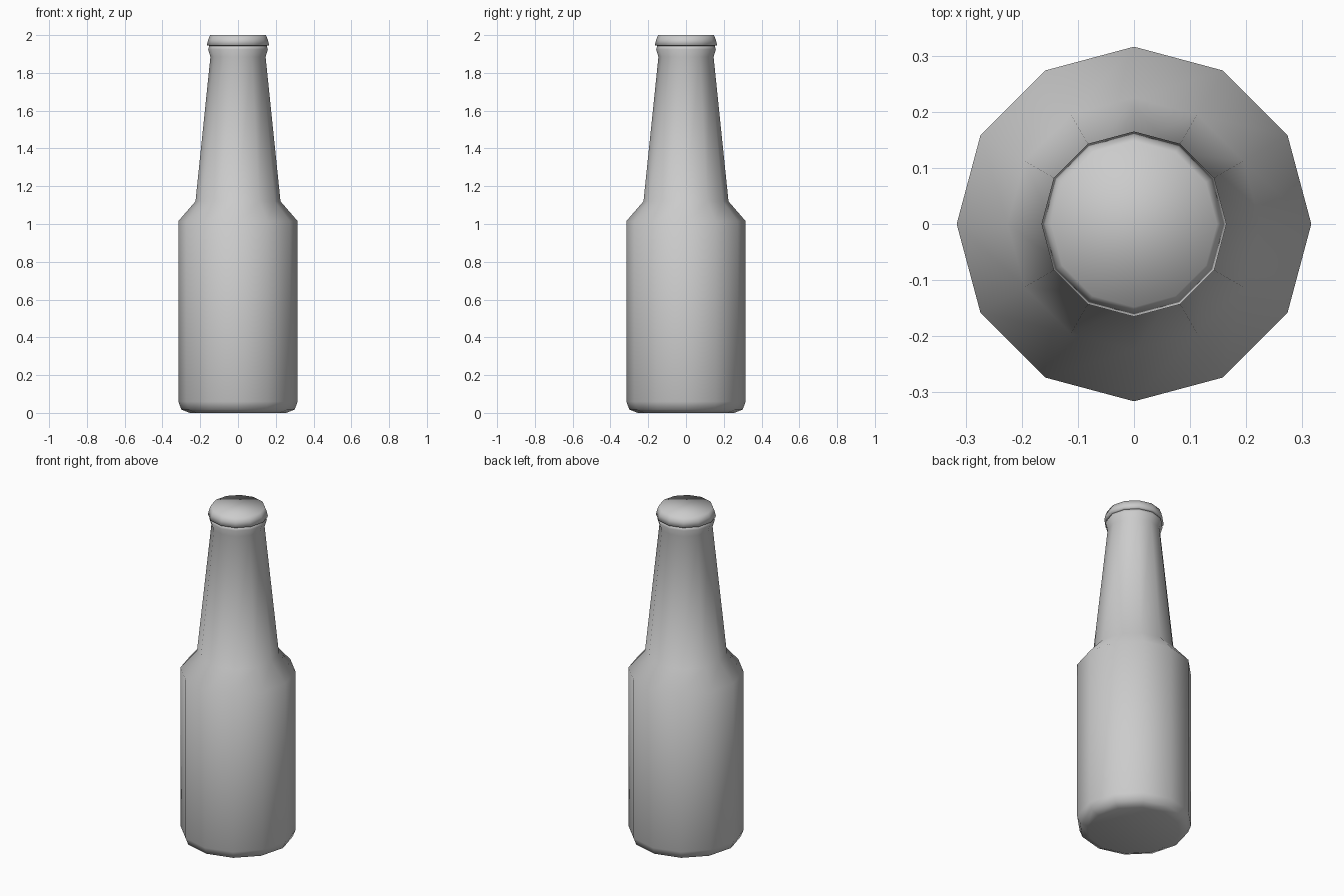
import bpy, bmesh
from math import cos, sin, pi

if "Cube" in bpy.data.objects:
    bpy.data.objects.remove(bpy.data.objects["Cube"])

SIDES = 12


def lathe(name, profile):
    """Revolve (radius, z) points, listed bottom to top, and cap both ends."""
    bm = bmesh.new()
    rings = [[bm.verts.new((r * cos(2 * pi * i / SIDES), r * sin(2 * pi * i / SIDES), z))
              for i in range(SIDES)] for r, z in profile]
    for low, high in zip(rings, rings[1:]):
        for i in range(SIDES):
            j = (i + 1) % SIDES
            bm.faces.new((low[i], low[j], high[j], high[i]))
    bm.faces.new(rings[0][::-1])
    bm.faces.new(rings[-1])
    for face in bm.faces:
        face.smooth = True
    mesh = bpy.data.meshes.new(name)
    bm.to_mesh(mesh)
    bm.free()
    obj = bpy.data.objects.new(name, mesh)
    bpy.context.collection.objects.link(obj)
    return obj


# Body, shoulder, tapered neck and lip
lathe("bottle", [
    (0.255, 0.0), (0.30, 0.018), (0.316, 0.06), (0.316, 1.015),
    (0.225, 1.12), (0.146, 1.885), (0.158, 1.925), (0.152, 1.945),
])

# Cap sitting on the lip
lathe("bottle_cap", [(0.15, 1.943), (0.165, 1.946), (0.158, 1.975), (0.148, 2.0)])
